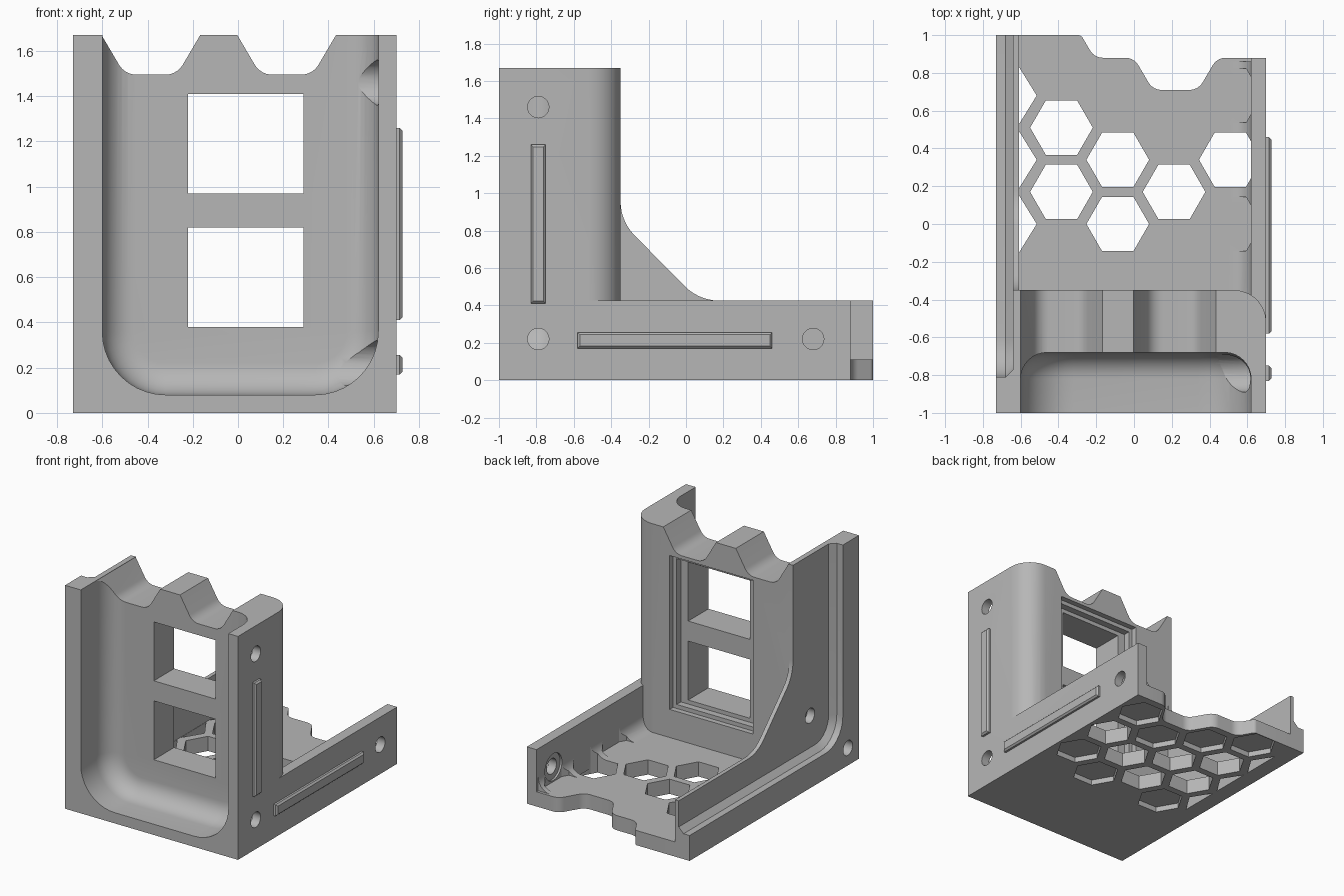
import bpy, bmesh, math
from mathutils import Vector

cube = bpy.data.objects.get("Cube")
if cube:
    bpy.data.objects.remove(cube, do_unlink=True)

grey = bpy.data.materials.new("plain_grey")
grey.use_nodes = True
colour = (0.47, 0.47, 0.47, 1)
grey.diffuse_color = colour
grey.node_tree.nodes["Principled BSDF"].inputs["Base Color"].default_value = colour


def rounded(corners, steps=7):
    """Outline from (u, v, radius) corners, with arcs where radius > 0."""
    out = []
    for i, (u, v, r) in enumerate(corners):
        p = Vector((u, v))
        if r <= 0:
            out.append(p)
            continue
        a = (Vector(corners[i - 1][:2]) - p).normalized()
        b = (Vector(corners[(i + 1) % len(corners)][:2]) - p).normalized()
        half = a.angle(b) / 2
        centre = p + (a + b).normalized() * r / math.sin(half)
        start = p + a * r / math.tan(half) - centre
        end = p + b * r / math.tan(half) - centre
        sweep = start.angle_signed(end)
        for k in range(steps + 1):
            t = -sweep * k / steps
            out.append(centre + Vector((start.x * math.cos(t) - start.y * math.sin(t),
                                        start.x * math.sin(t) + start.y * math.cos(t))))
    return out


def loft(name, axis, sections):
    """Closed solid through (outline, position) sections along an axis."""
    bm = bmesh.new()
    rings = []
    for outline, w in sections:
        place = {"x": lambda u, v: (w, u, v), "y": lambda u, v: (u, w, v),
                 "z": lambda u, v: (u, v, w)}[axis]
        rings.append([bm.verts.new(place(*p)) for p in outline])
    n = len(rings[0])
    for a, b in zip(rings, rings[1:]):
        for i in range(n):
            bm.faces.new((a[i], a[(i + 1) % n], b[(i + 1) % n], b[i]))
    bm.faces.new(rings[0])
    bm.faces.new(rings[-1])
    bmesh.ops.recalc_face_normals(bm, faces=bm.faces)
    mesh = bpy.data.meshes.new(name)
    bm.to_mesh(mesh)
    bm.free()
    mesh.materials.append(grey)
    obj = bpy.data.objects.new(name, mesh)
    bpy.context.collection.objects.link(obj)
    return obj


def prism(name, axis, corners, lo, hi):
    outline = rounded(corners)
    return loft(name, axis, [(outline, lo), (outline, hi)])


def rect(u0, u1, v0, v1):
    return [(u0, v0, 0), (u1, v0, 0), (u1, v1, 0), (u0, v1, 0)]


def combine(target, tool, operation):
    mod = target.modifiers.new("shape", "BOOLEAN")
    mod.operation, mod.solver, mod.object = operation, "EXACT", tool
    bpy.context.view_layer.objects.active = target
    bpy.ops.object.modifier_apply(modifier=mod.name)
    bpy.data.objects.remove(tool, do_unlink=True)


def add(tool):
    combine(body, tool, "UNION")


def cut(tool):
    combine(body, tool, "DIFFERENCE")


def disc(u, v, r, sides=32):
    return [(u + r * math.cos(math.tau * k / sides), v + r * math.sin(math.tau * k / sides), 0)
            for k in range(sides)]


# Upright tower with one rounded back corner
body = prism("bracket_body", "z", [(-0.73, -1, 0), (0.7, -1, 0), (0.7, -0.35, 0.17),
                                   (-0.73, -0.35, 0)], 0, 1.67)

# Tray: floor with wavy back edge, side walls, corner block, gusset
add(prism("tray_floor", "z", [(-0.73, -0.9, 0), (0.7, -0.9, 0), (0.7, 0.88, 0), (0.44, 0.88, 0.08),
                              (0.34, 0.71, 0.08), (0.1, 0.71, 0.08), (0, 0.88, 0.08),
                              (-0.21, 0.88, 0.08), (-0.28, 1, 0.03), (-0.73, 1, 0)], 0, 0.11))
add(prism("left_wall", "x", rect(-0.95, 0.88, 0, 0.425), 0.62, 0.7))
add(prism("right_wall", "x", rect(-0.95, 1, 0, 0.425), -0.73, -0.61))
add(prism("gusset", "x", [(-0.5, 0.3, 0), (0.45, 0.3, 0), (0.45, 0.425, 0), (0.07, 0.425, 0.26),
                          (-0.35, 0.85, 0.26), (-0.35, 1.3, 0), (-0.5, 1.3, 0)], -0.73, -0.61))
cove = rounded([(0.65, 0.1, 0), (0.5, 0.1, 0), (0.5, 0.11, 0), (0.62, 0.11, 0.1),
                (0.62, 0.23, 0), (0.65, 0.23, 0)])
add(loft("wall_cove", "y", [(cove, -0.4), (cove, 0.86)]))

# Front cavity, filleted all round where it meets the back wall
sections = []
for y, d in [(-1.1, 0)] + [(-0.82 + 0.14 * math.sin(t * math.pi / 16),
                           0.14 * (1 - math.cos(t * math.pi / 16))) for t in range(9)]:
    sections.append((rounded([(-0.6 + d, 1.9, 0), (-0.6 + d, 0.08 + d, 0.28 - d),
                              (0.62 - d, 0.08 + d, 0.28 - d), (0.62 - d, 1.9, 0)], 10), y))
cut(loft("cavity_cutter", "y", sections))

# Wavy top edge
for left, right in ((-0.6, -0.17), (0, 0.43)):
    cut(prism("valley_cutter", "y", [(left - 0.08, 1.8, 0), (left, 1.665, 0.07),
                                     (left + 0.1, 1.495, 0.09), (right - 0.1, 1.495, 0.09),
                                     (right, 1.665, 0.07), (right + 0.08, 1.8, 0)]
              if left == 0 else
              [(left, 1.8, 0), (left, 1.665, 0), (left + 0.1, 1.495, 0.09),
               (right - 0.1, 1.495, 0.09), (right, 1.665, 0.07), (right + 0.08, 1.8, 0)],
              -1.1, -0.2))

# Recessed outer right side, leaving an L-shaped rim with a chamfered edge
def recess(d):
    return rounded([(-0.81 + d, 0.19 + d, 0.2 - d), (1.2, 0.19 + d, 0),
                    (1.2, 1.9, 0), (-0.81 + d, 1.9, 0)])


cut(loft("recess_cutter", "x", [(recess(0), -0.8), (recess(0), -0.68), (recess(0.04), -0.64)]))

# Two windows with a stepped rebate behind
for z0, z1 in ((0.38, 0.82), (0.97, 1.41)):
    cut(prism("window_cutter", "y", rect(-0.22, 0.29, z0, z1), -0.9, -0.2))
for grow, depth in ((0.09, 0.04), (0.06, 0.09)):
    cut(prism("rebate_cutter", "y", rect(-0.22 - grow, 0.29 + grow, 0.41 - grow, 1.38 + grow),
              -0.35 - depth, -0.2))

# Honeycomb: blind pockets below, some cells open through the floor
R, STEP_X, STEP_Y = 0.166, 0.298, 0.34


def hexagon(cx, cy, limit=9):
    pts = []
    for k in range(6):
        x, y = cx + R * math.cos(k * math.pi / 3), cy + R * math.sin(k * math.pi / 3)
        if x > limit:
            h = math.sqrt(3) * (x - limit)
            pts += [(limit, cy - h, 0), (limit, cy + h, 0)]
        else:
            pts.append((x, y, 0))
    return pts


columns = [(0, (0, 1, 2), (1,)), (1, (-0.5, 0.5, 1.5), (0.5,)), (2, (0, 1, 2), (0, 1)),
           (3, (-0.5, 0.5, 1.5, 2.5), (0.5, 1.5))]
for col, rows, opened in columns:
    for row in rows:
        cx, cy = 0.51 - col * STEP_X, row * STEP_Y
        cut(prism("pocket_cutter", "z", hexagon(cx, cy), -0.1, 0.04))
        if row in opened:
            cut(prism("cell_cutter", "z", hexagon(cx, cy, 0.62), -0.1, 0.3))
        elif col == 0:
            cut(prism("scoop_cutter", "z", hexagon(cx, cy, 0.62), 0.11, 0.3))
for row in range(3):
    cy = row * STEP_Y
    cut(prism("half_cell_cutter", "z", [(-0.608, cy - 0.15, 0), (-0.515, cy, 0),
                                        (-0.608, cy + 0.15, 0)], -0.1, 0.3))

# Screw holes with wide inner counterbores
for y, z, inner in ((-0.79, 1.46, 0.5), (-0.79, 0.22, 0.41), (0.68, 0.22, 0.5)):
    cut(prism("hole_cutter", "x", disc(y, z, 0.057), 0.5, 0.8))
    cut(prism("counterbore_cutter", "x", disc(y, z, 0.1), inner, 0.635))
for y, z in ((-0.87, 0.13), (-0.55, 0.47)):
    cut(prism("socket_cutter", "x", disc(y, z, 0.055), -0.8, -0.58))

# Raised locating ribs on the left side
def rib(name, y0, y1, z0, z1):
    outer = rounded(rect(y0, y1, z0, z1))
    inner = rounded(rect(y0 + 0.012, y1 - 0.012, z0 + 0.012, z1 - 0.012))
    return loft(name, "x", [(outer, 0.69), (outer, 0.715), (inner, 0.727)])


rib("upright_rib", -0.83, -0.75, 0.41, 1.26)
rib("tray_rib", -0.58, 0.46, 0.17, 0.255)

bpy.ops.object.select_all(action="DESELECT")
body.select_set(True)
bpy.context.view_layer.objects.active = body
bpy.ops.object.shade_smooth_by_angle(angle=math.radians(30))
